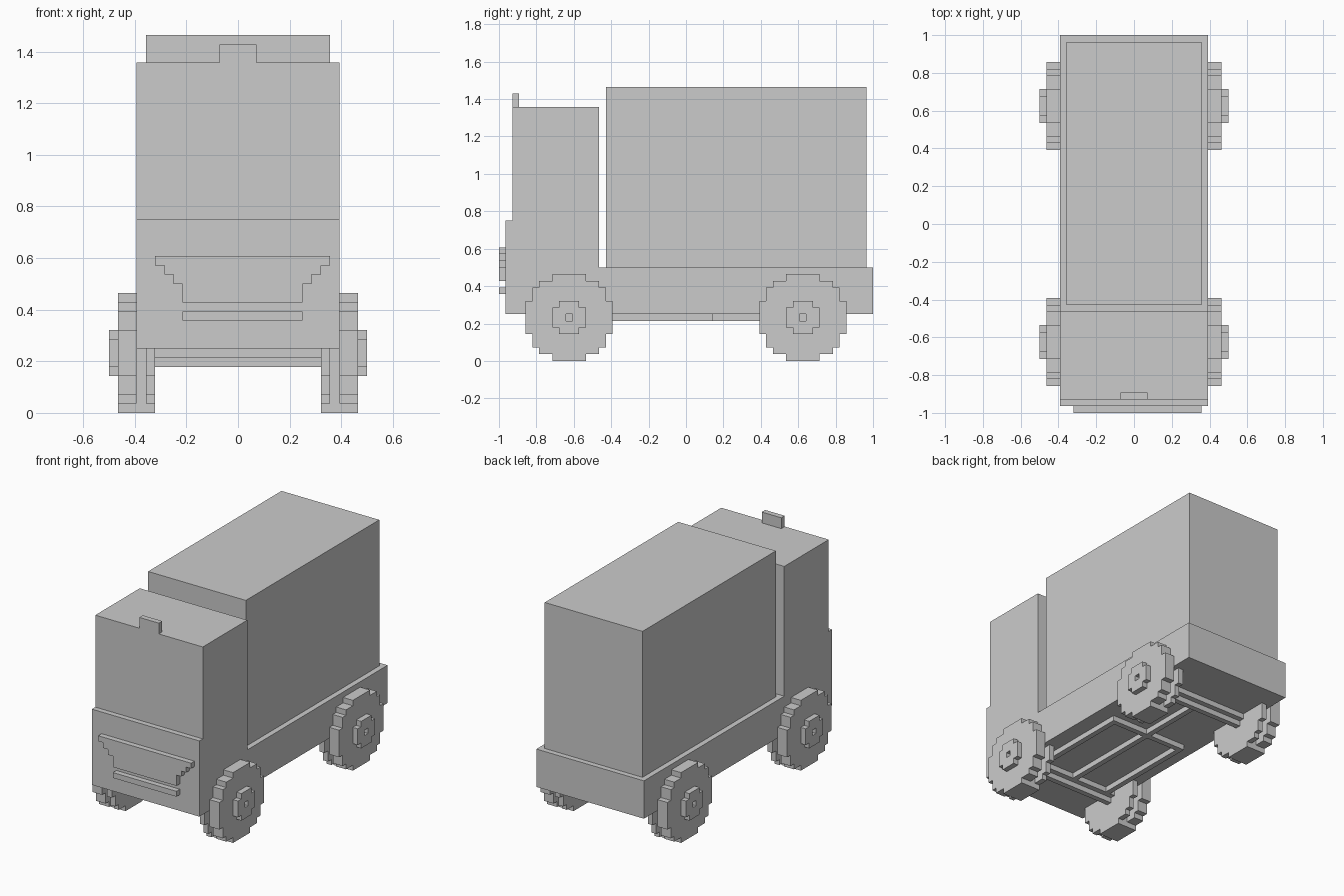
import bpy, bmesh

if "Cube" in bpy.data.objects:
    bpy.data.objects.remove(bpy.data.objects["Cube"])

U = 1 / 28  # block size


def make(name, bm):
    bmesh.ops.recalc_face_normals(bm, faces=bm.faces)
    mesh = bpy.data.meshes.new(name)
    bm.to_mesh(mesh)
    bm.free()
    ob = bpy.data.objects.new(name, mesh)
    bpy.context.collection.objects.link(ob)
    return ob


def prism(name, pts, axis, lo, hi):
    """Extrude a 2D outline (in blocks) along x or y."""
    bm = bmesh.new()
    put = (lambda a, b: (lo, a, b)) if axis == 0 else (lambda a, b: (a, lo, b))
    face = bm.faces.new([bm.verts.new([c * U for c in put(a, b)]) for a, b in pts])
    geom = bmesh.ops.extrude_face_region(bm, geom=[face])["geom"]
    vec = [0, 0, 0]
    vec[axis] = (hi - lo) * U
    bmesh.ops.translate(bm, vec=vec, verts=[v for v in geom if isinstance(v, bmesh.types.BMVert)])
    return make(name, bm)


def box(name, x, y, z):
    return prism(name, [(y[0], z[0]), (y[1], z[0]), (y[1], z[1]), (y[0], z[1])], 0, *x)


def stepped_disc(quadrant, cy, cz):
    """Repeat a quarter outline around the centre by quarter turns."""
    pts, q = [], quadrant
    for _ in range(4):
        pts += [(cy + a, cz + b) for a, b in q]
        q = [(-b, a) for a, b in q]
    return pts


def mirror_x(ob):
    m = ob.modifiers.new("Mirror", "MIRROR")
    m.use_mirror_merge = False


# Body
prism("chassis_and_cab", [(-27, 7), (28, 7), (28, 14), (-13, 14), (-13, 38),
                          (-26, 38), (-26, 21), (-27, 21)], 0, -11, 11)
box("cargo_box", (-10, 10), (-12, 27), (14, 41))
box("roof_sign", (-2, 2), (-26, -25), (38, 40))

# Front grille and lower bar
prism("front_grille", [(-6, 12), (7, 12), (7, 14), (8, 14), (8, 15), (9, 15), (9, 16), (10, 16),
                       (10, 17), (-9, 17), (-9, 16), (-8, 16), (-8, 15), (-7, 15),
                       (-7, 14), (-6, 14)], 1, -28, -27)
box("bumper_bar", (-6, 7), (-28, -27), (10, 11))

# Wheels, hubs and axles
TYRE = [(6.5, -2.5), (6.5, 2.5), (5.5, 2.5), (5.5, 4.5), (4.5, 4.5), (4.5, 5.5), (2.5, 5.5)]
HUB = [(2.5, -1.5), (2.5, 1.5), (1.5, 1.5)]
CROSS = [(1.5, -.5), (1.5, .5), (.5, .5)]
for label, cy in (("front", -17.5), ("rear", 17.5)):
    for part, x in (("outer_tyre", (11, 13)), ("inner_tyre", (9, 10))):
        mirror_x(prism(f"{label}_{part}", stepped_disc(TYRE, cy, 6.5), 0, *x))
    mirror_x(box(f"{label}_tyre_core", (10, 11), (cy - 2.5, cy + 2.5), (0, 13)))
    hub = prism(f"{label}_hub", stepped_disc(HUB, cy, 6.5), 0, 13, 14)
    cutter = box(f"{label}_hub_cutter", (12.5, 14.5), (cy - .5, cy + .5), (6, 7))
    cutter.hide_render = True
    cutter.hide_viewport = True
    cut = hub.modifiers.new("Hole", "BOOLEAN")
    cut.operation = "DIFFERENCE"
    cut.solver = "EXACT"
    cut.object = cutter
    mirror_x(hub)
    prism(f"{label}_axle", stepped_disc(CROSS, cy, 6.5), 0, -9, 9)

# Underside frame
mirror_x(box("side_rail", (7, 8), (-16, 3), (6, 7)))
box("drive_shaft", (-.5, .5), (-16, 16), (6, 7))
box("cross_member", (-8, 8), (3, 4), (6, 7))
